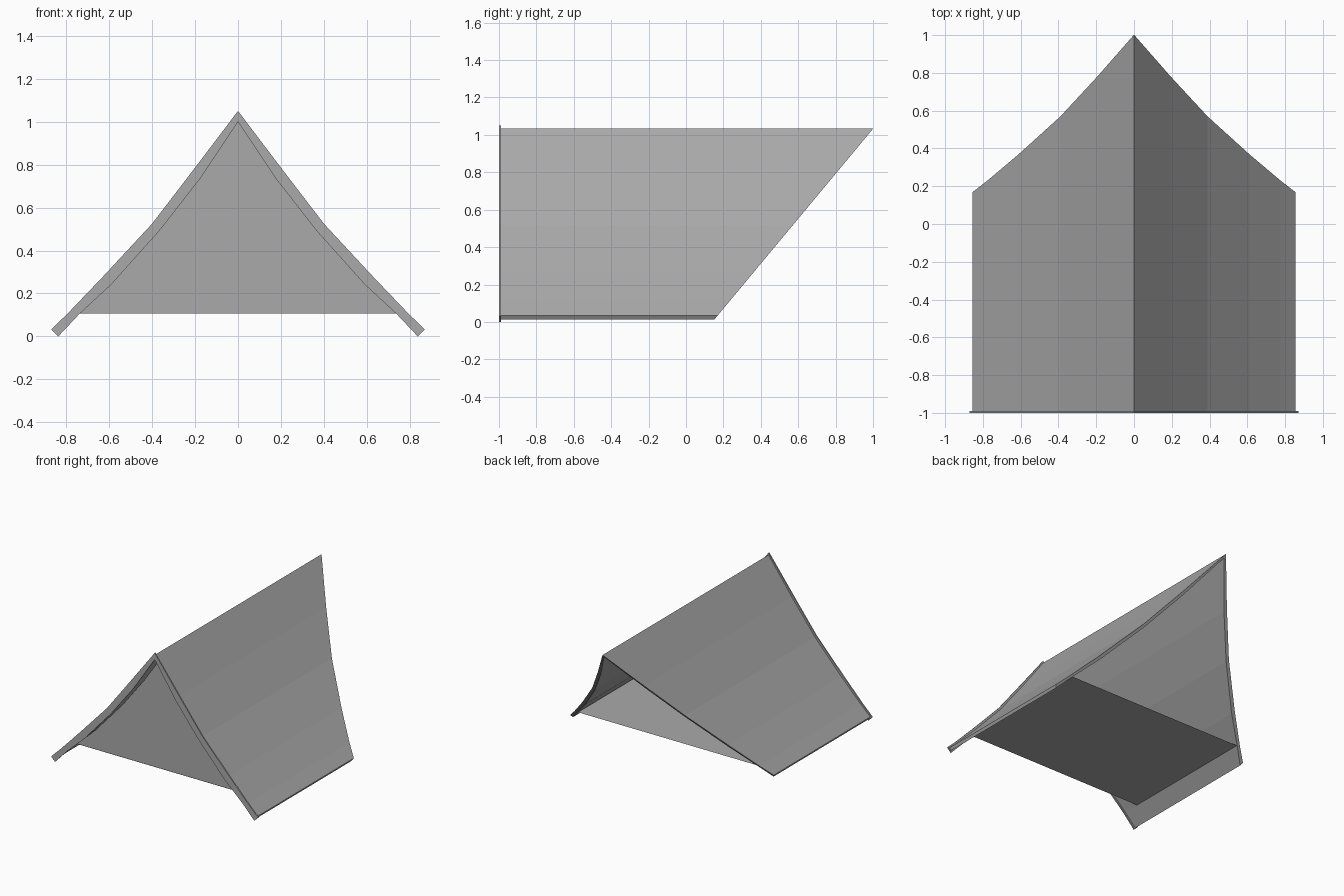
import bpy
import bmesh

if "Cube" in bpy.data.objects:
    bpy.data.objects.remove(bpy.data.objects["Cube"], do_unlink=True)

grey = bpy.data.materials.new("mid grey")
grey.use_nodes = True
colour = (0.4, 0.4, 0.4, 1)
grey.diffuse_color = colour
grey.node_tree.nodes["Principled BSDF"].inputs["Base Color"].default_value = colour

# Curved half profiles of the gable, ridge to eave, as (x, z)
OUTER = [(0, 1.05), (0.2, 0.786), (0.4, 0.525), (0.62, 0.288), (0.79, 0.11), (0.87, 0.032)]
INNER = [(0, 1.0), (0.18, 0.73), (0.365, 0.493), (0.59, 0.242), (0.738, 0.105), (0.837, 0)]
FRONT, WALL_Y, FLOOR_Z = -1, -0.86, 0.105


def between(t, lift=0):
    """Profile lying between the outer and inner ones, its eave raised a little."""
    pts = [(a[0] + (b[0] - a[0]) * t, a[1] + (b[1] - a[1]) * t) for a, b in zip(OUTER, INNER)]
    pts[-1] = (pts[-1][0] - lift / 2, pts[-1][1] + lift)
    return pts


def mirrored(half):
    return [(-x, z) for x, z in reversed(half[1:])] + half


def back_slope(z):
    """Depth of the sloping cut where the roof meets the main roof."""
    return 0.17 + (z - 0.035) * 0.832


def add_object(name, bm):
    bmesh.ops.recalc_face_normals(bm, faces=bm.faces)
    mesh = bpy.data.meshes.new(name)
    bm.to_mesh(mesh)
    bm.free()
    mesh.materials.append(grey)
    obj = bpy.data.objects.new(name, mesh)
    bpy.context.collection.objects.link(obj)


def bent_sheet(name, top, bottom, y_front, y_back):
    """Closed sheet between two profiles, y_back being a function of height."""
    bm = bmesh.new()
    rings = []
    for (xt, zt), (xb, zb) in zip(mirrored(top), mirrored(bottom)):
        corners = [(xt, y_front, zt), (xt, y_back(zt), zt),
                   (xb, y_back(zb), zb), (xb, y_front, zb)]
        rings.append([bm.verts.new(c) for c in corners])
    for a, b in zip(rings, rings[1:]):
        for i in range(4):
            j = (i + 1) % 4
            bm.faces.new((a[i], a[j], b[j], b[i]))
    bm.faces.new(rings[0])
    bm.faces.new(rings[-1])
    add_object(name, bm)


def flat_panel(name, corners):
    bm = bmesh.new()
    bm.faces.new([bm.verts.new(c) for c in corners])
    add_object(name, bm)


# Roof sheet and the slightly deeper trim on its front edge
bent_sheet("roof", between(0.3, 0.011), between(0.75, 0.005), FRONT + 0.01, back_slope)
bent_sheet("front_trim", OUTER, INNER, FRONT, lambda z: FRONT + 0.01)

# Recessed gable wall and the ceiling panel behind it
gable = mirrored(between(0.8)[:-1])
flat_panel("gable_wall", [(x, WALL_Y, max(z, FLOOR_Z)) for x, z in gable])
half = gable[-1][0]
back = back_slope(FLOOR_Z)
flat_panel("ceiling_panel", [(-half, WALL_Y, FLOOR_Z), (half, WALL_Y, FLOOR_Z),
                             (half, back, FLOOR_Z), (-half, back, FLOOR_Z)])
